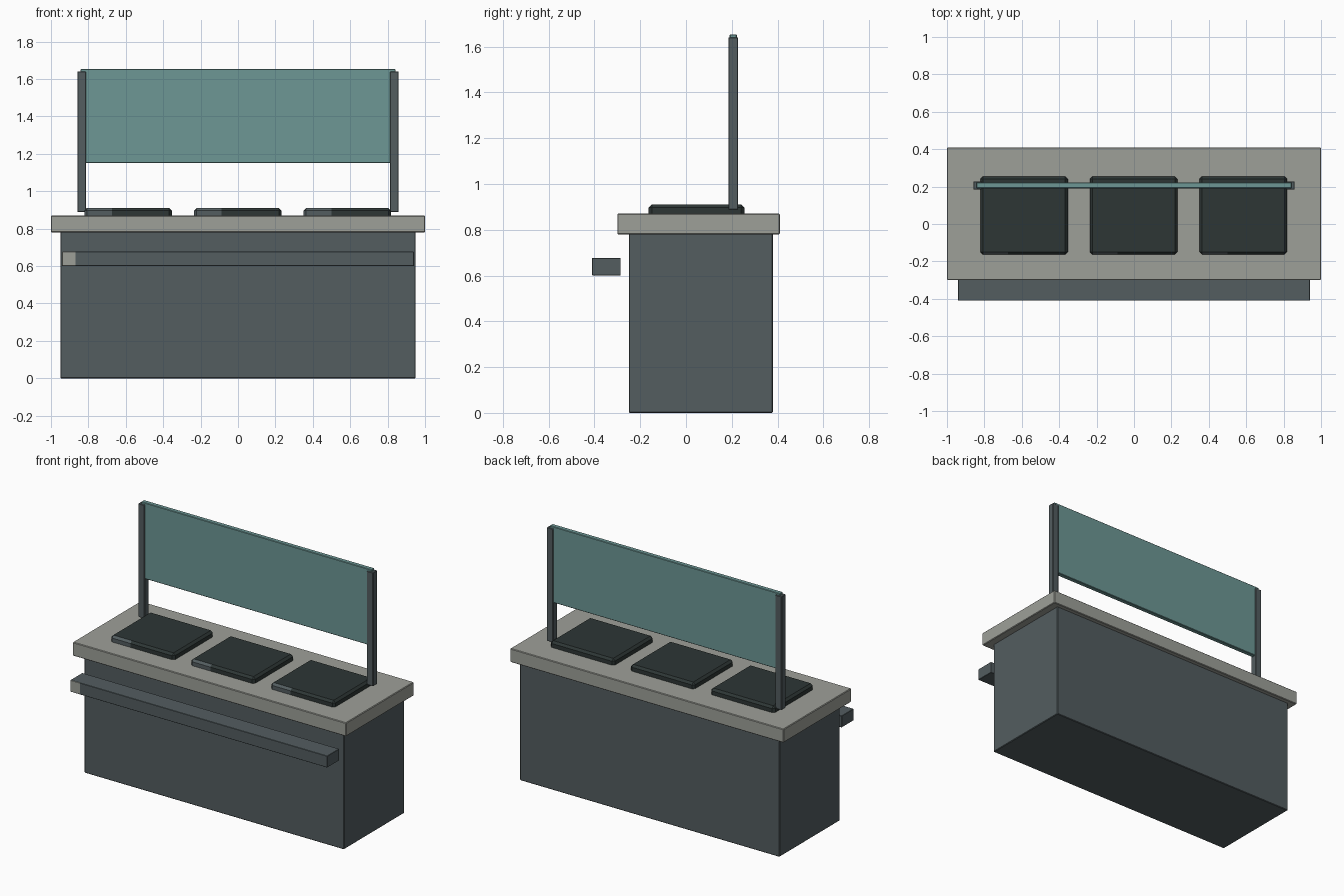
import bpy, bmesh
from mathutils import Vector

if "Cube" in bpy.data.objects:
    bpy.data.objects.remove(bpy.data.objects["Cube"])


def material(name, rgb):
    mat = bpy.data.materials.new(name)
    lin = [((c / 255 + 0.055) / 1.055) ** 2.4 for c in rgb]
    mat.diffuse_color = (*lin, 1)
    mat.use_nodes = True
    mat.node_tree.nodes["Principled BSDF"].inputs["Base Color"].default_value = mat.diffuse_color
    return mat


SLATE = material("slate", (83, 93, 96))
STONE = material("pale stone", (158, 160, 153))
DARK = material("dark lid", (45, 54, 53))
GLASS = material("teal glass", (109, 151, 149))


def box(name, lo, hi, mat, bevel=0.004, accent=None, split=None):
    """Chamfered box; front faces left of x = split take the accent colour."""
    lo, hi = Vector(lo), Vector(hi)
    bm = bmesh.new()
    bmesh.ops.create_cube(bm, size=1)
    for v in bm.verts:
        v.co = [(lo[i] + hi[i]) / 2 + v.co[i] * (hi[i] - lo[i]) for i in range(3)]
    bmesh.ops.bevel(bm, geom=bm.edges[:], offset=bevel, segments=1,
                    affect='EDGES', profile=0.5)
    if accent:
        bmesh.ops.bisect_plane(bm, geom=bm.verts[:] + bm.edges[:] + bm.faces[:],
                               plane_co=(split, 0, 0), plane_no=(1, 0, 0))
    bm.normal_update()
    if accent:
        for f in bm.faces:
            if f.normal.y < -0.6 and f.calc_center_median().x < split:
                f.material_index = 1
    mesh = bpy.data.meshes.new(name)
    bm.to_mesh(mesh)
    bm.free()
    mesh.materials.append(mat)
    if accent:
        mesh.materials.append(accent)
    obj = bpy.data.objects.new(name, mesh)
    bpy.context.collection.objects.link(obj)
    return obj


# Cabinet and worktop
box("cabinet", (-0.95, -0.25, 0), (0.95, 0.38, 0.785), SLATE)
box("worktop", (-1, -0.30, 0.78), (1, 0.41, 0.87), STONE)

# Front rail with a pale left tip
box("front_rail", (-0.94, -0.41, 0.60), (0.94, -0.285, 0.677), SLATE, 0.002,
    STONE, -0.87)

# Three lids, each with a lighter strip on the left of its front edge
for i, x in enumerate((-0.588, -0.002, 0.584)):
    box(f"lid_{i + 1}", (x - 0.234, -0.163, 0.84), (x + 0.234, 0.255, 0.91),
        DARK, 0.014, SLATE, x - 0.085)

# Guard posts and glass panel
for side, x in (("left", -0.836), ("right", 0.836)):
    box(f"{side}_post", (x - 0.023, 0.185, 0.888), (x + 0.023, 0.228, 1.64),
        SLATE, 0.003)
box("glass_guard", (-0.843, 0.191, 1.15), (0.843, 0.222, 1.653), GLASS, 0.003)
